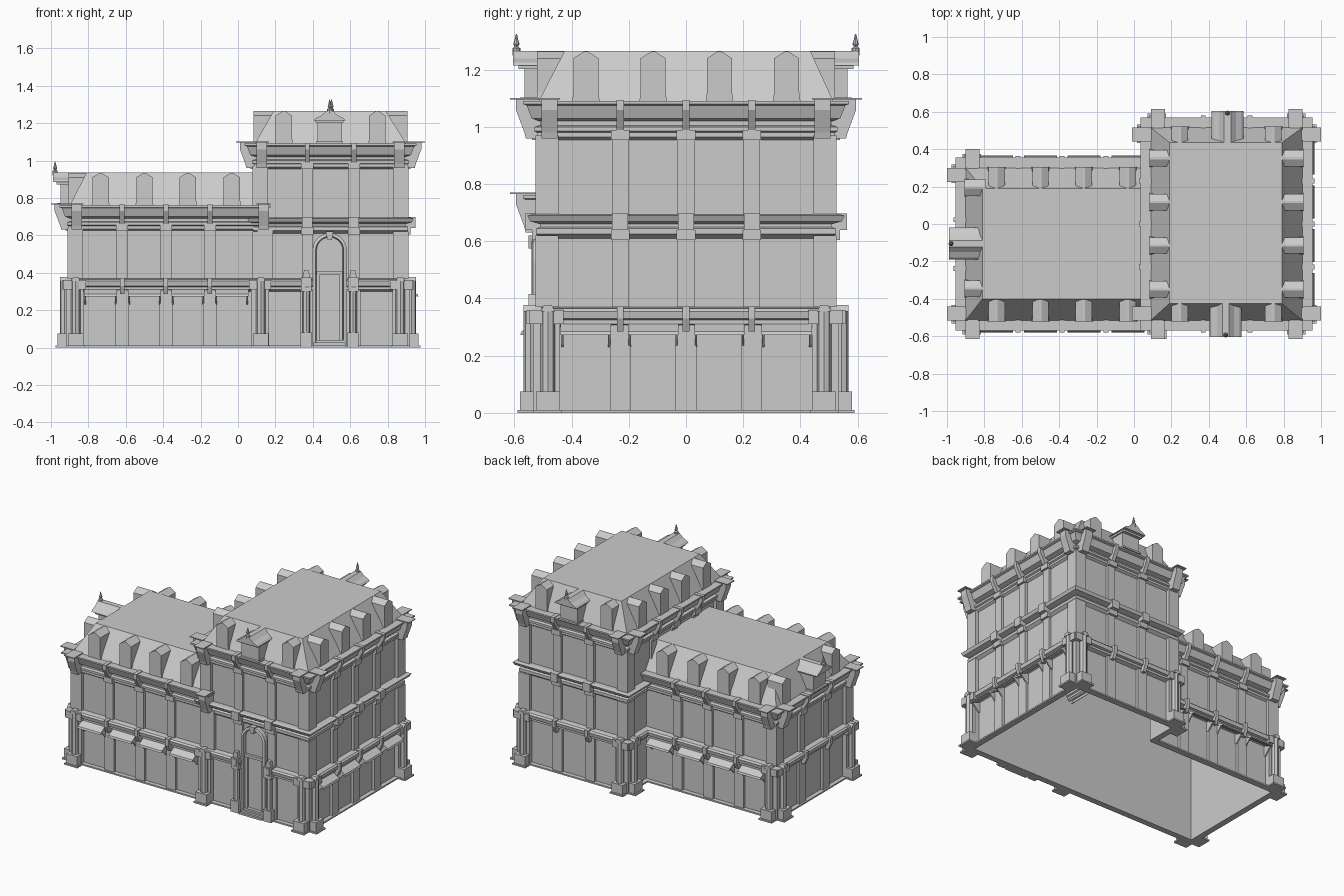
import bpy, bmesh, math
from mathutils import Vector

if "Cube" in bpy.data.objects:
    bpy.data.objects.remove(bpy.data.objects["Cube"], do_unlink=True)

stone = bpy.data.materials.new("grey_stone")
stone.use_nodes = True
stone.diffuse_color = (0.6, 0.6, 0.6, 1)
stone.node_tree.nodes["Principled BSDF"].inputs["Base Color"].default_value = (0.6, 0.6, 0.6, 1)

parts = {}
Z = Vector((0, 0, 1))


class Side:
    """A wall: u runs along it, d points outwards, z is up."""
    def __init__(self, x, y, along, out, length, pilasters):
        self.o, self.a, self.n = Vector((x, y, 0)), Vector((*along, 0)), Vector((*out, 0))
        self.len, self.pil = length, pilasters

    def at(self, u, d, z):
        return self.o + self.a * u + self.n * d + Z * z


def mesh(name):
    return parts.setdefault(name, bmesh.new())


def loft(bm, loops, caps=True):
    """Skin a list of equal point loops, with end caps if wanted."""
    rows = [[bm.verts.new(p) for p in loop] for loop in loops]
    n = len(rows[0])
    for r, s in zip(rows, rows[1:]):
        for i in range(n):
            bm.faces.new((r[i], r[(i + 1) % n], s[(i + 1) % n], s[i]))
    if caps:
        bm.faces.new(rows[0])
        bm.faces.new(rows[-1][::-1])


def prism(name, side, axis, pts, lo, hi):
    """Extrude a profile along u (points d,z), d (points u,z) or z (points u,d)."""
    order = {"u": lambda p, t: (t, p[0], p[1]), "d": lambda p, t: (p[0], t, p[1]),
             "z": lambda p, t: (p[0], p[1], t)}[axis]
    loft(mesh(name), [[side.at(*order(p, t)) for p in pts] for t in (lo, hi)])


def box(name, side, u0, u1, d0, d1, z0, z1):
    prism(name, side, "z", [(u0, d0), (u1, d0), (u1, d1), (u0, d1)], z0, z1)


def rect(x0, x1, y0, y1, z):
    return [Vector(p) for p in ((x0, y0, z), (x1, y0, z), (x1, y1, z), (x0, y1, z))]


def cornice(name, r, profile, z):
    x0, x1, y0, y1 = r
    loft(mesh(name), [rect(x0 - d, x1 + d, y0 - d, y1 + d, z + h) for d, h in profile], caps=False)


def octagon(c, d, r):
    return [(c + r * math.cos(i * math.pi / 4), d + r * math.sin(i * math.pi / 4)) for i in range(8)]


TOP = [(0, -.135), (.015, -.125), (.015, -.11), (.025, -.105), (.025, -.09), (.006, -.085),
       (.006, -.07), (.035, -.06), (.052, -.015), (.065, -.01), (.065, 0), (0, 0)]
MID = [(0, -.085), (.02, -.07), (.02, -.05), (.006, -.045), (.006, -.035), (.04, -.025),
       (.05, -.005), (.03, 0), (0, 0)]
BAND = [(0, .3), (.025, .31), (.025, .325), (.04, .33), (.045, .355), (.035, .365), (0, .37)]

tower = (.10, .89, -.505, .505)
wing = (-.89, .11, -.505, .29)
E_PIL = (.275, .505, .735)
t_s = Side(.10, -.505, (1, 0), (0, -1), .79, (.27, .52))
t_e = Side(.89, -.505, (0, 1), (1, 0), 1.01, E_PIL)
t_n = Side(.89, .505, (-1, 0), (0, 1), .79, (.27, .52))
t_w = Side(.10, .505, (0, -1), (-1, 0), 1.01, E_PIL)
w_s = Side(-.89, -.505, (1, 0), (0, -1), 1.055, (.27, .505, .74))
w_n = Side(.165, .29, (-1, 0), (0, 1), 1.055, (.315, .55, .785))
w_w = Side(-.89, .29, (0, -1), (-1, 0), .795, (.267, .528))


def storey(side, z0, z1):
    """Corner and middle pilasters of one upper floor."""
    for u0, u1 in ((-.022, .06), (side.len - .06, side.len + .022)):
        box("corner_pilasters", side, u0, u1, -.01, .022, z0, z1)
    for u in side.pil:
        box("pilasters", side, u - .029, u + .029, -.01, .018, z0, z1)
        box("pilaster_caps", side, u - .033, u + .033, -.01, .033, z1 - .015, z1 + .02)


def eaves(side, z):
    """Corner brackets with flat plates, and small middle brackets."""
    big = [(0, z - .13), (.055, z - .13), (.06, z - .11), (.09, z - .03), (.09, z + .005), (0, z + .005)]
    for s in (0, side.len - .055):
        prism("eave_brackets", side, "u", big, s, s + .055)
        box("eave_plates", side, s - .01, s + .065, .01, .11, z + .005, z + .011)
    for u in side.pil:
        small = [(0, z - .1), (.035, z - .1), (.074, z - .03), (.074, z + .004), (0, z + .004)]
        prism("eave_brackets", side, "u", small, u - .013, u + .013)


def ground(side, u0, u1, piers, band):
    """Ground-floor wall, pilasters, moulded band and corner piers."""
    box("ground_walls", side, u0, u1, -.012, 0, 0, .32)
    box("plinth", side, u0, u1, -.012, .03, 0, .01)
    for a, b in band:
        prism("ground_band", side, "u", BAND, a, b)
    for u in side.pil:
        if not u0 < u < u1:
            continue
        box("ground_pilasters", side, u - .036, u + .036, -.01, .018, 0, .31)
        prism("ground_brackets", side, "u", [(0, .285), (.04, .285), (.06, .33), (.06, .372), (0, .372)],
              u - .012, u + .012)
    for s in piers:
        k = 1 if s == 0 else -1
        c = s + k * .022
        a, b = sorted((s - k * .03, s + k * .065))
        box("corner_piers", side, a, b, -.01, .03, 0, .31)
        box("pier_caps", side, a - .012, b + .012, 0, .052, .31, .36)
        box("pier_bases", side, c - .042, c + .042, 0, .075, .01, .075)
        box("pier_feet", side, c - .05, c + .05, 0, .085, 0, .01)
        prism("pier_columns", side, "z", octagon(c, .038, .025), .075, .355)
        dome = [(c - .025, .355), (c + .025, .355), (c + .014, .377), (c - .014, .377)]
        prism("pier_columns", side, "d", dome, 0, .063)


def awning(side, c):
    top = [(0, .325), (.07, .285), (.075, .272), (.068, .272), (0, .31)]
    prism("awnings", side, "u", top, c - .088, c + .088)
    for u in (c - .082, c + .082):
        prism("awning_arms", side, "u", [(0, .23), (.012, .23), (.06, .28), (0, .30)], u - .004, u + .004)


def dormer(side, c, z):
    shape = [(c - .048, z), (c + .048, z), (c + .044, z + .03), (c + .044, z + .15), (c + .006, z + .174),
             (c - .006, z + .174), (c - .044, z + .15), (c - .044, z + .03)]
    prism("dormers", side, "d", shape, -.1, .016)


def grand_dormer(side, c, z):
    """Projecting attic window with curved hood and finial."""
    box("grand_dormers", side, c - .066, c + .066, -.09, .06, z, z + .12)
    box("grand_dormers", side, c - .072, c + .072, -.08, .075, z, z + .012)
    hood = [(-.085, .125), (.085, .125), (.075, .136), (.045, .15), (.018, .175), (-.018, .175), (-.045, .15), (-.075, .136)]
    prism("grand_dormers", side, "d", [(c + u, z + h) for u, h in hood], -.085, .1)
    box("grand_dormers", side, c - .075, c + .075, -.08, .08, z + .112, z + .125)
    rows = []
    for r, h in ((.014, .16), (.014, .185), (.006, .19), (.011, .2), (.007, .212), (.002, .235)):
        rows.append([side.at(u, d, z + h) for u, d in octagon(c, .088, r)])
    loft(mesh("finials"), rows)


# Thin upper walls, open to the inside
for name, s, u0, u1, z0, z1 in (("tower", t_s, 0, .79, .31, 1.09), ("tower", t_e, 0, 1.01, .31, 1.09),
                                ("tower", t_n, 0, .79, .31, 1.09), ("tower", t_w, 0, 1.01, .74, 1.09),
                                ("tower", t_w, 0, .215, .31, .74), ("wing", w_s, 0, .99, .31, .76),
                                ("wing", w_n, .065, 1.055, .31, .76), ("wing", w_w, 0, .795, .31, .76)):
    box(name + "_walls", s, u0, u1, -.012, 0, z0, z1)

# Mansard roofs and cornices
for name, (x0, x1, y0, y1), z, top in (("tower", tower, 1.09, (.19, .79, -.425, .435)),
                                       ("wing", wing, .76, (-.81, .11, -.40, .19))):
    loft(mesh(name + "_roof"), [rect(x0 - .01, x1 + .01, y0 - .01, y1 + .01, z), rect(*top, z + .175)])
    cornice(name + "_cornice", (x0, x1, y0, y1), TOP, z)
cornice("tower_string_course", tower, MID, .695)

# Upper floors
for s in (t_s, t_e, t_n):
    storey(s, .37, .62)
    for u in s.pil:
        box("string_course_blocks", s, u - .028, u + .028, 0, .058, .64, .698)
for s in (t_s, t_e, t_n, t_w):
    storey(s, .695, .97)
    eaves(s, 1.09)
box("corner_pilasters", t_w, -.022, .06, -.01, .022, .37, .62)
for s in (w_s, w_n, w_w):
    storey(s, .37, .64)
    eaves(s, .76)

# Ground floor
ground(t_s, 0, .79, (0, .79), ((0, .30), (.48, .79)))
ground(t_e, 0, 1.01, (0, 1.01), ((0, 1.01),))
ground(t_n, 0, .79, (0, .79), ((0, .79),))
ground(t_w, 0, .215, (0,), ((0, .215),))
ground(w_s, 0, .99, (0,), ((0, .99),))
ground(w_n, .065, 1.055, (1.055,), ((.065, 1.055),))
ground(w_w, 0, .795, (0, .795), ((0, .795),))

# Awnings and dormers
for u in (.155, .39, .622, .857):
    awning(w_s, u)
    awning(w_n, 1.055 - u)
    dormer(w_s, u, .76)
    dormer(w_n, 1.055 - u, .76)
    awning(t_e, u)
    dormer(t_e, u, 1.09)
    dormer(t_w, 1.01 - u, 1.09)
for s in (t_s, t_n):
    for u in (.145, .645):
        dormer(s, u, 1.09)
    grand_dormer(s, .39, 1.09)
for u in (.095, .635):
    dormer(w_w, u, .76)
grand_dormer(w_w, .395, .76)

# Arched entrance: surround, transom, keystone, steps and flanking columns
D = .39
arc = [i * math.pi / 12 for i in range(13)]
outline = lambda r, z: [(D + r * math.cos(t), .52 + r * math.sin(t)) for t in arc] + [(D - r, z), (D + r, z)]
loft(mesh("door_surround"), [[t_s.at(u, d, z) for u, z in outline(r, 0)]
                             for r, d in ((.092, 0), (.092, .03), (.075, .035), (.07, .008))])
box("transom", t_s, D - .07, D + .07, 0, .025, .39, .41)
for u in (D - .07, D + .052):
    box("door_frame", t_s, u, u + .018, 0, .018, .03, .39)
prism("keystone", t_s, "d", [(D - .012, .575), (D + .012, .575), (D + .02, .62), (D - .02, .62)], 0, .045)
for i in range(3):
    box("steps", t_s, D - .085, D + .085, 0, .06 - i * .015, i * .013, i * .013 + .013)
for c in (D - .125, D + .125):
    box("door_columns", t_s, c - .03, c + .03, 0, .055, 0, .08)
    prism("door_columns", t_s, "z", octagon(c, .03, .02), .08, .3)
    box("door_columns", t_s, c - .028, c + .028, 0, .055, .3, .375)
    prism("door_columns", t_s, "d", [(c - .02, .375), (c + .02, .375), (c + .012, .415), (c - .012, .415)], .01, .045)

for name, bm in parts.items():
    bmesh.ops.recalc_face_normals(bm, faces=bm.faces)
    data = bpy.data.meshes.new(name)
    bm.to_mesh(data)
    bm.free()
    data.materials.append(stone)
    bpy.context.scene.collection.objects.link(bpy.data.objects.new(name, data))
